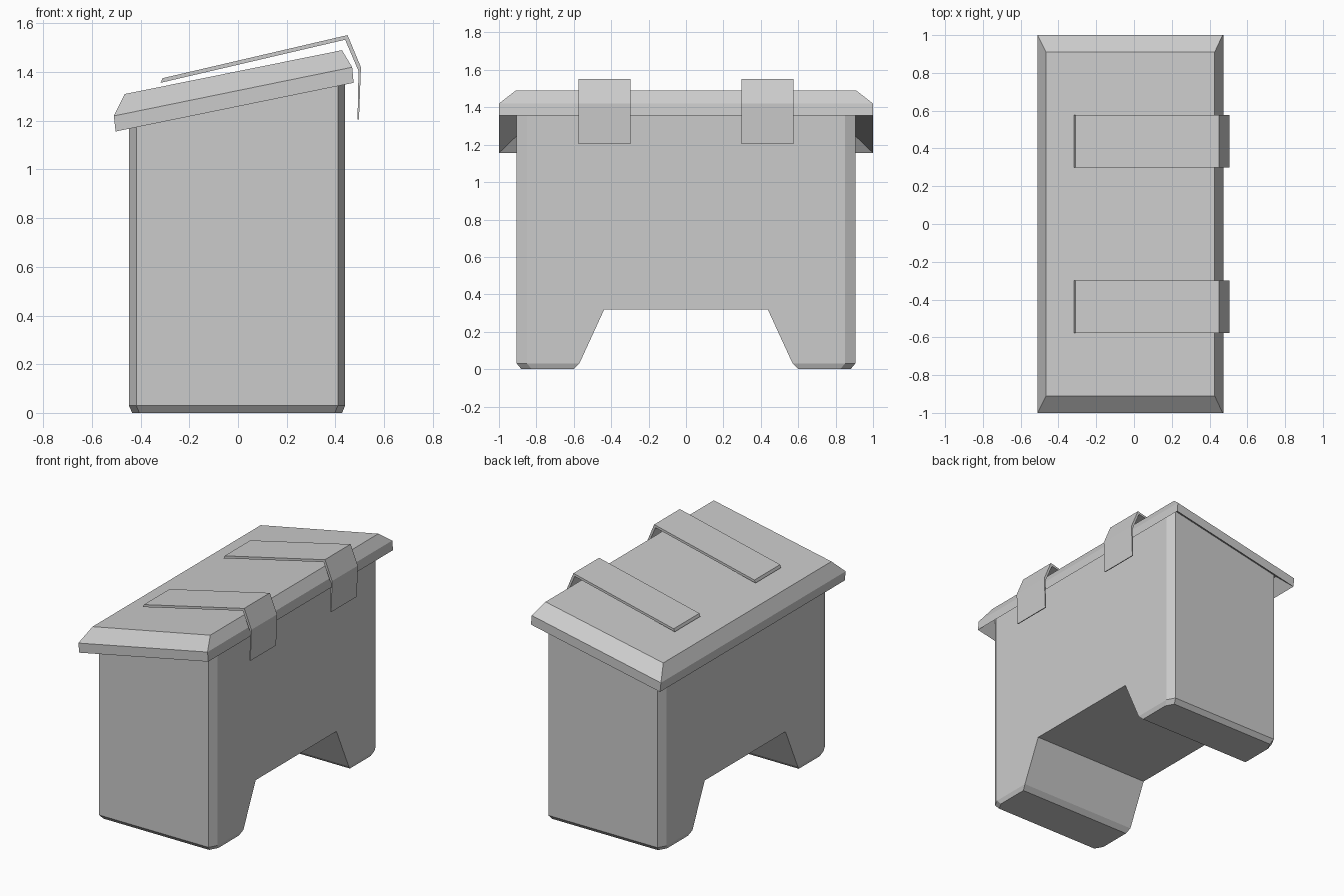
import bpy, bmesh

if "Cube" in bpy.data.objects:
    bpy.data.objects.remove(bpy.data.objects["Cube"])


def make_object(name, bm):
    bmesh.ops.recalc_face_normals(bm, faces=bm.faces[:])
    mesh = bpy.data.meshes.new(name)
    bm.to_mesh(mesh)
    bm.free()
    ob = bpy.data.objects.new(name, mesh)
    bpy.context.collection.objects.link(ob)
    return ob


def loft(name, loops):
    """Skin a stack of equal-length loops and cap both ends."""
    bm = bmesh.new()
    rings = [[bm.verts.new(p) for p in loop] for loop in loops]
    n = len(rings[0])
    for a, b in zip(rings, rings[1:]):
        for i in range(n):
            j = (i + 1) % n
            bm.faces.new((a[i], a[j], b[j], b[i]))
    bm.faces.new(rings[0])
    bm.faces.new(rings[-1])
    return make_object(name, bm)


def body_loop(x0, x1, y, height):
    """Rectangle with chamfered corners at a given height function."""
    cx, cy = 0.03, 0.055
    pts = [(x0 + cx, -y), (x1 - cx, -y), (x1, -y + cy), (x1, y - cy),
           (x1 - cx, y), (x0 + cx, y), (x0, y - cy), (x0, -y + cy)]
    return [(px, py, height(px)) for px, py in pts]


# Bin body with a sloping top hidden inside the lid
body = loft("bin_body", [
    body_loop(-0.435, 0.428, 0.88, lambda x: 0.0),
    body_loop(-0.448, 0.44, 0.905, lambda x: 0.03),
    body_loop(-0.448, 0.44, 0.905, lambda x: 1.27 + 0.204 * (x + 0.455)),
])

# Arched opening between the feet, with chamfered foot edges
notch = [(-0.63, -0.03), (-0.57, 0.03), (-0.437, 0.32),
         (0.437, 0.32), (0.57, 0.03), (0.63, -0.03)]
cutter = loft("foot_cutter", [[(x, y, z) for y, z in notch] for x in (-0.8, 0.8)])
mod = body.modifiers.new("opening", 'BOOLEAN')
mod.operation = 'DIFFERENCE'
mod.solver = 'EXACT'
mod.object = cutter
bpy.context.view_layer.objects.active = body
bpy.ops.object.modifier_apply(modifier=mod.name)
bpy.data.objects.remove(cutter)


# Sloping lid: recessed underside, straight rim, bevelled top
def lid_loop(x0, z0, x1, z1, y):
    return [(x0, -y, z0), (x1, -y, z1), (x1, y, z1), (x0, y, z0)]


loft("lid", [
    lid_loop(-0.44, 1.252, 0.432, 1.43, 0.9),
    lid_loop(-0.503, 1.156, 0.475, 1.356, 1.0),
    lid_loop(-0.51, 1.22, 0.469, 1.42, 1.0),
    lid_loop(-0.465, 1.31, 0.427, 1.49, 0.91),
])

# Two bent straps over the lid and down the right side
strap = [(-0.31, 1.375), (0.45, 1.552), (0.505, 1.42), (0.497, 1.205),
         (0.491, 1.205), (0.495, 1.405), (0.44, 1.533), (-0.318, 1.356)]
for label, yc in (("front", -0.437), ("back", 0.437)):
    loft(label + "_strap", [[(x, y, z) for x, z in strap]
                            for y in (yc - 0.139, yc + 0.139)])
